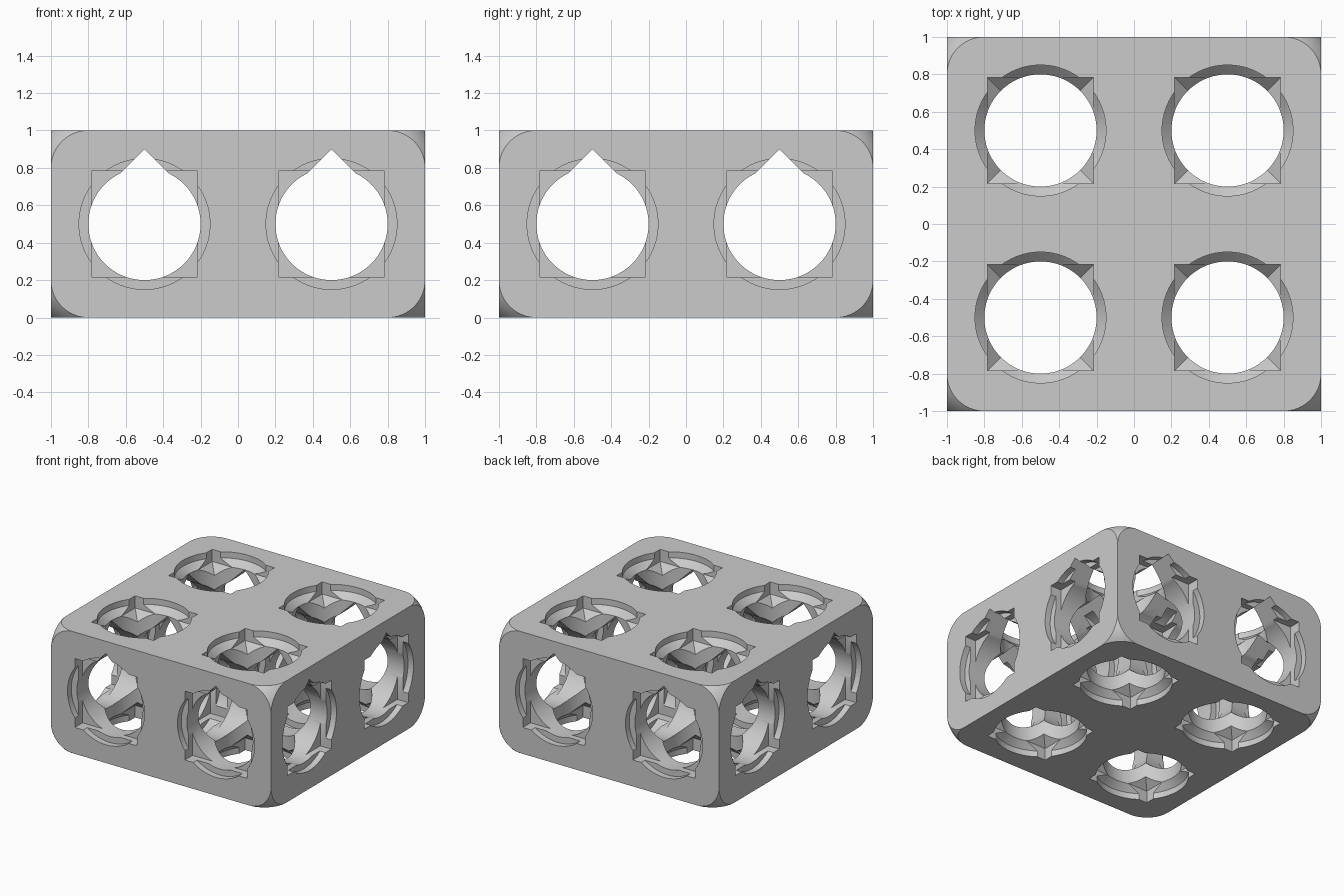
import bpy, bmesh, math
from mathutils import Vector

cube = bpy.data.objects.get("Cube")
if cube:
    bpy.data.objects.remove(cube, do_unlink=True)

SIDES = 96
ORIENT = {
    "x": lambda u, v, w: (w, u, v),
    "y": lambda u, v, w: (u, w, v),
    "z": lambda u, v, w: (u, v, w),
}


def arc(start, end, count, closed=False):
    """Unit points from start to end, in degrees."""
    steps = count if closed else count - 1
    angles = [math.radians(start + (end - start) * i / steps) for i in range(count)]
    return [(math.cos(a), math.sin(a)) for a in angles]


def loft(bm, profile, sections, axis, centre):
    """Closed solid from one profile scaled by each (scale, offset) section."""
    rings = []
    for scale, w in sections:
        rings.append([bm.verts.new(Vector(centre) + Vector(ORIENT[axis](u * scale, v * scale, w)))
                      for u, v in profile])
    n = len(profile)
    for a, b in zip(rings, rings[1:]):
        for i in range(n):
            j = (i + 1) % n
            bm.faces.new((a[i], a[j], b[j], b[i]))
    bm.faces.new(rings[0])
    bm.faces.new(rings[-1])


def finish(bm, name, collection):
    bmesh.ops.recalc_face_normals(bm, faces=bm.faces[:])
    mesh = bpy.data.meshes.new(name)
    bm.to_mesh(mesh)
    bm.free()
    obj = bpy.data.objects.new(name, mesh)
    collection.objects.link(obj)
    return obj


# Block: sharp edges, with each corner rounded by a sphere that touches its edges
R, STEPS = 0.2, 14
bm = bmesh.new()
ends = [Vector((R, R, 0)), Vector((R, 0, R)), Vector((0, R, R))]
for i in range(STEPS + 1):
    for j in range(STEPS + 1 - i):
        p = (ends[0] * i + ends[1] * j + ends[2] * (STEPS - i - j)).normalized() * R * math.sqrt(2)
        for k in range(3):
            if p[k] > R:
                p[k] = 0
                p = p.normalized() * R
                p[k] = R
                break
        for sx in (-1, 1):
            for sy in (-1, 1):
                for sz in (-1, 1):
                    bm.verts.new((sx * (1 - R + p.x), sy * (1 - R + p.y),
                                  0.5 + sz * (0.5 - R + p.z)))
bmesh.ops.convex_hull(bm, input=bm.verts[:])
bmesh.ops.dissolve_limit(bm, angle_limit=0.002, verts=bm.verts[:], edges=bm.edges[:])
block = finish(bm, "block", bpy.context.scene.collection)

# Cutters for the bores and the stepped sockets
cutters = bpy.data.collections.new("cutters")
bpy.context.scene.collection.children.link(cutters)
circle = arc(0, 360, SIDES, closed=True)
square = arc(45, 405, 4, closed=True)
kink = math.degrees(math.acos(0.1293 / 0.3))
teardrop = arc(180 - kink, 360 + kink, SIDES) + [(0, 0.4 / 0.3)]


def cut(name, profile, sections, axis, centre):
    bm = bmesh.new()
    loft(bm, profile, sections, axis, centre)
    finish(bm, name, cutters).hide_render = True


# Horizontal teardrop bores, with a round and a square recess at each cell wall
for axis in "xy":
    for side in (-0.5, 0.5):
        line = Vector(ORIENT[axis](side, 0.5, 0))
        cut("side_bore", teardrop, [(0.3, -1.2), (0.3, 1.2)], axis, line)
        for wall in (-1, 0, 1):
            at = line + Vector(ORIENT[axis](0, 0, wall))
            cut("side_round_recess", circle, [(0.35, -0.05), (0.35, 0.05)], axis, at)
            cut("side_square_recess", square, [(0.4, -0.1), (0.4, 0.1)], axis, at)

# Vertical round bores, with recesses that taper inwards
for x in (-0.5, 0.5):
    for y in (-0.5, 0.5):
        cut("upright_bore", circle, [(0.3, -0.2), (0.3, 1.2)], "z", (x, y, 0))
        for z, d in ((0, 1), (1, -1)):
            cut("upright_round_recess", circle,
                [(0.35, -0.05 * d), (0.35, 0.05 * d), (0.25, 0.15 * d)], "z", (x, y, z))
            cut("upright_square_recess", square,
                [(0.4, -0.1 * d), (0.4, 0.1 * d), (0.2, 0.24 * d)], "z", (x, y, z))

boolean = block.modifiers.new("bores", "BOOLEAN")
boolean.operation = "DIFFERENCE"
boolean.operand_type = "COLLECTION"
boolean.collection = cutters
boolean.solver = "EXACT"

# Apply the cut and drop the cutters
bpy.context.view_layer.update()
depsgraph = bpy.context.evaluated_depsgraph_get()
result = bpy.data.meshes.new_from_object(block.evaluated_get(depsgraph))
block.modifiers.clear()
block.data = result
for obj in list(cutters.objects):
    bpy.data.objects.remove(obj, do_unlink=True)
bpy.data.collections.remove(cutters)

# Plain grey
grey = bpy.data.materials.new("light_grey")
grey.use_nodes = True
colour = (0.6, 0.6, 0.6, 1)
grey.diffuse_color = colour
grey.node_tree.nodes["Principled BSDF"].inputs["Base Color"].default_value = colour
block.data.materials.clear()
block.data.materials.append(grey)

bpy.ops.object.select_all(action="DESELECT")
block.select_set(True)
bpy.context.view_layer.objects.active = block
bpy.ops.object.shade_smooth_by_angle(angle=math.radians(25))
